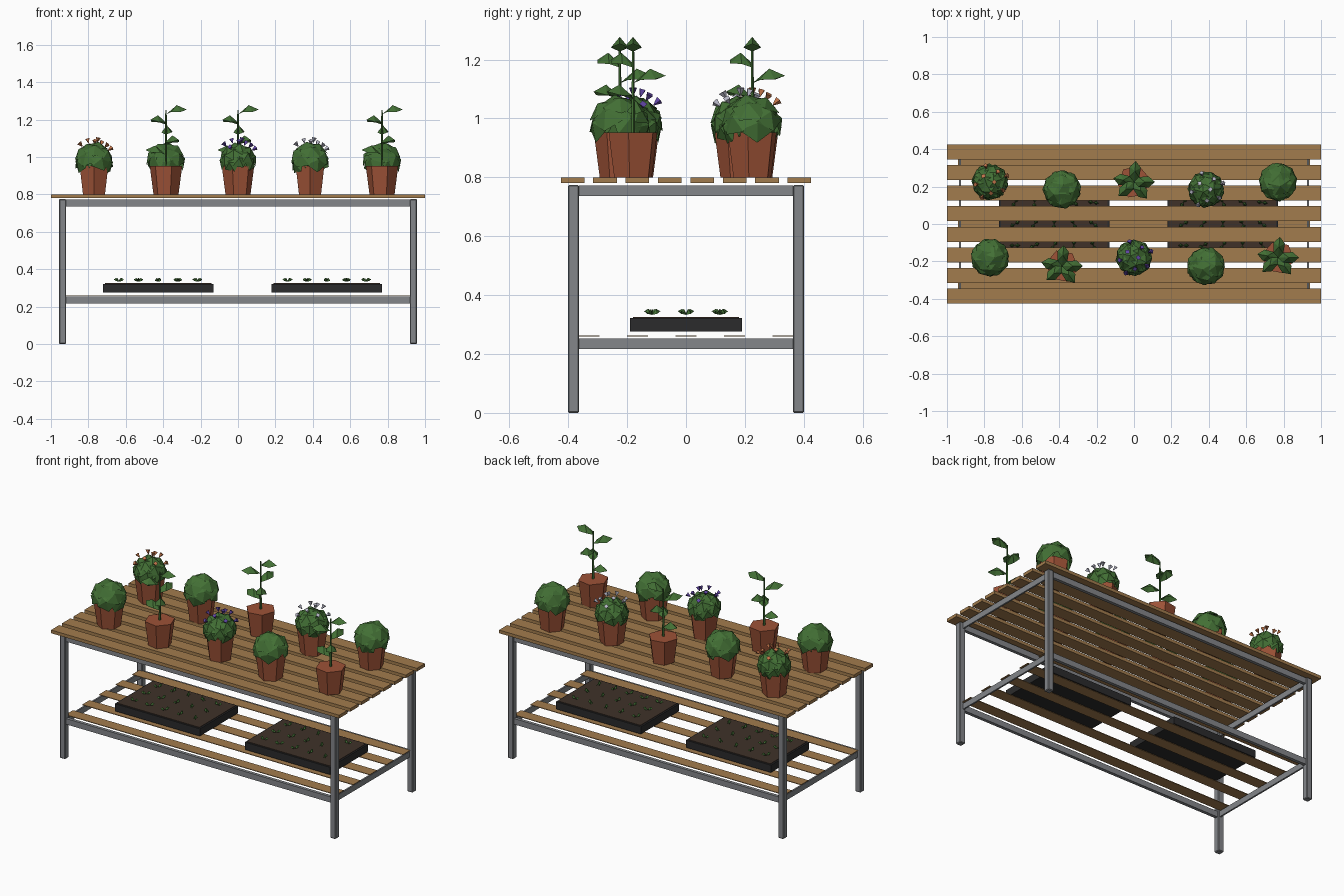
import bpy, bmesh, math
from mathutils import Vector, Matrix

cube = bpy.data.objects.get("Cube")
if cube:
    bpy.data.objects.remove(cube)

GOLDEN = math.radians(137.5)


def material(name, r, g, b):
    m = bpy.data.materials.new(name)
    m.use_nodes = True
    m.diffuse_color = (r, g, b, 1)
    bsdf = next(n for n in m.node_tree.nodes if n.type == 'BSDF_PRINCIPLED')
    bsdf.inputs["Base Color"].default_value = (r, g, b, 1)
    bsdf.inputs["Roughness"].default_value = 0.8
    return m


wood = material("wood", 0.36, 0.20, 0.075)
metal = material("grey metal", 0.23, 0.24, 0.255)
clay = material("terracotta", 0.34, 0.085, 0.038)
green = material("leaf green", 0.055, 0.16, 0.035)
black = material("tray black", 0.024, 0.024, 0.025)
soil = material("soil", 0.05, 0.031, 0.022)
orange = material("orange petal", 0.55, 0.18, 0.07)
purple = material("purple petal", 0.12, 0.06, 0.38)
white = material("pale petal", 0.5, 0.5, 0.6)


def finish(bm, name, mat):
    mesh = bpy.data.meshes.new(name)
    bm.to_mesh(mesh)
    bm.free()
    mesh.materials.append(mat)
    ob = bpy.data.objects.new(name, mesh)
    bpy.context.collection.objects.link(ob)
    return ob


def box(name, mat, center, size, bevel=0):
    bm = bmesh.new()
    place = Matrix.Translation(center) @ Matrix.Diagonal((*size, 1))
    bmesh.ops.create_cube(bm, size=1, matrix=place)
    ob = finish(bm, name, mat)
    if bevel:
        mod = ob.modifiers.new("Bevel", 'BEVEL')
        mod.width = bevel
        mod.segments = 1
    return ob


def fan(bm, rim, peak, place):
    """Faceted leaf: triangles from a raised peak to a rim."""
    top = bm.verts.new(place @ Vector(peak))
    ring = [bm.verts.new(place @ Vector(p)) for p in rim]
    for a, b in zip(ring, ring[1:] + ring[:1]):
        bm.faces.new((top, a, b))


def dome_points(count, spread, start=0):
    """Directions spiralling down from straight up to the spread angle."""
    for i in range(count):
        polar = spread * math.sqrt((i + 0.3) / count)
        turn = start + i * GOLDEN
        yield Vector((math.sin(polar) * math.cos(turn),
                      math.sin(polar) * math.sin(turn), math.cos(polar)))


def aim(direction, at):
    return Matrix.Translation(at) @ direction.to_track_quat('Z', 'Y').to_matrix().to_4x4()


# Bench frame
for sx, side in ((-1, "right"), (1, "left")):
    for sy, end in ((-1, "front"), (1, "back")):
        box(f"{end}_{side}_leg", metal, (sx * 0.938, sy * 0.382, 0.387),
            (0.038, 0.038, 0.774), 0.004)
for z, level in ((0.754, "top"), (0.235, "shelf")):
    for s, end, side in ((-1, "front", "right"), (1, "back", "left")):
        box(f"{level}_{end}_rail", metal, (0, s * 0.382, z), (1.84, 0.02, 0.036))
        box(f"{level}_{side}_rail", metal, (s * 0.931, 0, z), (0.01, 0.726, 0.036))

# Slats of the table top and lower shelf
for i in range(8):
    box(f"top_slat_{i}", wood, (0, 0.11 * (i - 3.5), 0.79), (2, 0.08, 0.02))
for i in range(5):
    box(f"shelf_slat_{i}", wood, (0, 0.165 * (i - 2), 0.261), (1.88, 0.072, 0.004))


# Seed trays with rows of seedlings
def seed_tray(name, x):
    box(name, black, (x, 0, 0.299), (0.59, 0.38, 0.046))
    box(name + "_soil", soil, (x, 0, 0.323), (0.57, 0.36, 0.004))
    bm = bmesh.new()
    rim = ((0, 0, 0), (0.015, -0.01, 0.004), (0.028, 0, 0.012), (0.015, 0.01, 0.004))
    for i in range(5):
        for j in range(3):
            spot = Matrix.Translation((x + 0.105 * (i - 2), 0.115 * (j - 1), 0.333))
            for flip in (0, math.pi):
                turn = Matrix.Rotation(flip + 0.5 * (i + j), 4, 'Z')
                fan(bm, rim, (0.014, 0, 0.02), spot @ turn)
    finish(bm, name + "_seedlings", green)


seed_tray("right_seed_tray", -0.427)
seed_tray("left_seed_tray", 0.475)


# Potted plants
def pot(name, x, y, turn):
    bm = bmesh.new()
    place = Matrix.Translation((x, y, 0.876)) @ Matrix.Rotation(turn, 4, 'Z')
    bmesh.ops.create_cone(bm, cap_ends=True, segments=6, radius1=0.068,
                          radius2=0.088, depth=0.152, matrix=place)
    finish(bm, name + "_pot", clay)


def bush(name, x, y, leaves, size, turn):
    bm = bmesh.new()
    middle = Vector((x, y, 0.98))
    bmesh.ops.create_icosphere(bm, subdivisions=1, radius=0.088,
                               matrix=Matrix.Translation(middle))
    for i, d in enumerate(dome_points(leaves, 1.75, turn)):
        rim = [(size * math.cos(a), size * math.sin(a), -0.008)
               for a in (k * math.tau / 5 + i for k in range(5))]
        at = middle + Vector((d.x * 0.083, d.y * 0.083, d.z * 0.082))
        tilt = (d + Vector((0, 0, 0.25))).normalized()
        fan(bm, rim, (0, 0, size * 0.35), aim(tilt, at))
    finish(bm, name + "_leaves", green)


def flowers(name, x, y, petal):
    bm = bmesh.new()
    for d in dome_points(9, 1.05):
        at = Vector((x, y, 0.985)) + d * 0.108
        bmesh.ops.create_cone(bm, cap_ends=True, segments=4, radius1=0.002,
                              radius2=0.014, depth=0.026, matrix=aim(d, at))
    finish(bm, name + "_flowers", petal)


def sprout(name, x, y):
    bm = bmesh.new()
    bmesh.ops.create_cone(bm, cap_ends=True, segments=5, radius1=0.007, radius2=0.004,
                          depth=0.3, matrix=Matrix.Translation((x, y, 1.1)))
    half = ((0.025, 0.026, -0.006), (0.078, 0.03, -0.004))
    rim = [(0, 0, -0.018)] + [(a, -b, c) for a, b, c in half]
    rim += [(0.112, 0, 0.008)] + list(reversed(half))
    for i in range(5):
        place = Matrix.Translation((x, y, 1.245 - 0.054 * i))
        fan(bm, rim, (0.058, 0, 0.032), place @ Matrix.Rotation(-i * GOLDEN, 4, 'Z'))
    finish(bm, name + "_stem_and_leaves", green)


rows = {
    "front": (-1, (0.18, 0.225), ("bush", "sprout", purple, "bush", "sprout")),
    "back": (1, (0.225, 0.185), (orange, "bush", "sprout", white, "bush")),
}
for row, (side, depths, kinds) in rows.items():
    for i, kind in enumerate(kinds):
        name = f"{row}_plant_{i}"
        x, y = 0.385 * (i - 2), side * depths[i % 2]
        pot(name, x, y, 0.35 * i)
        if kind == "sprout":
            sprout(name, x, y)
        elif kind == "bush":
            bush(name, x, y, 14, 0.062, 1.3 * i)
        else:
            bush(name, x, y, 20, 0.05, 1.3 * i)
            flowers(name, x, y, kind)
